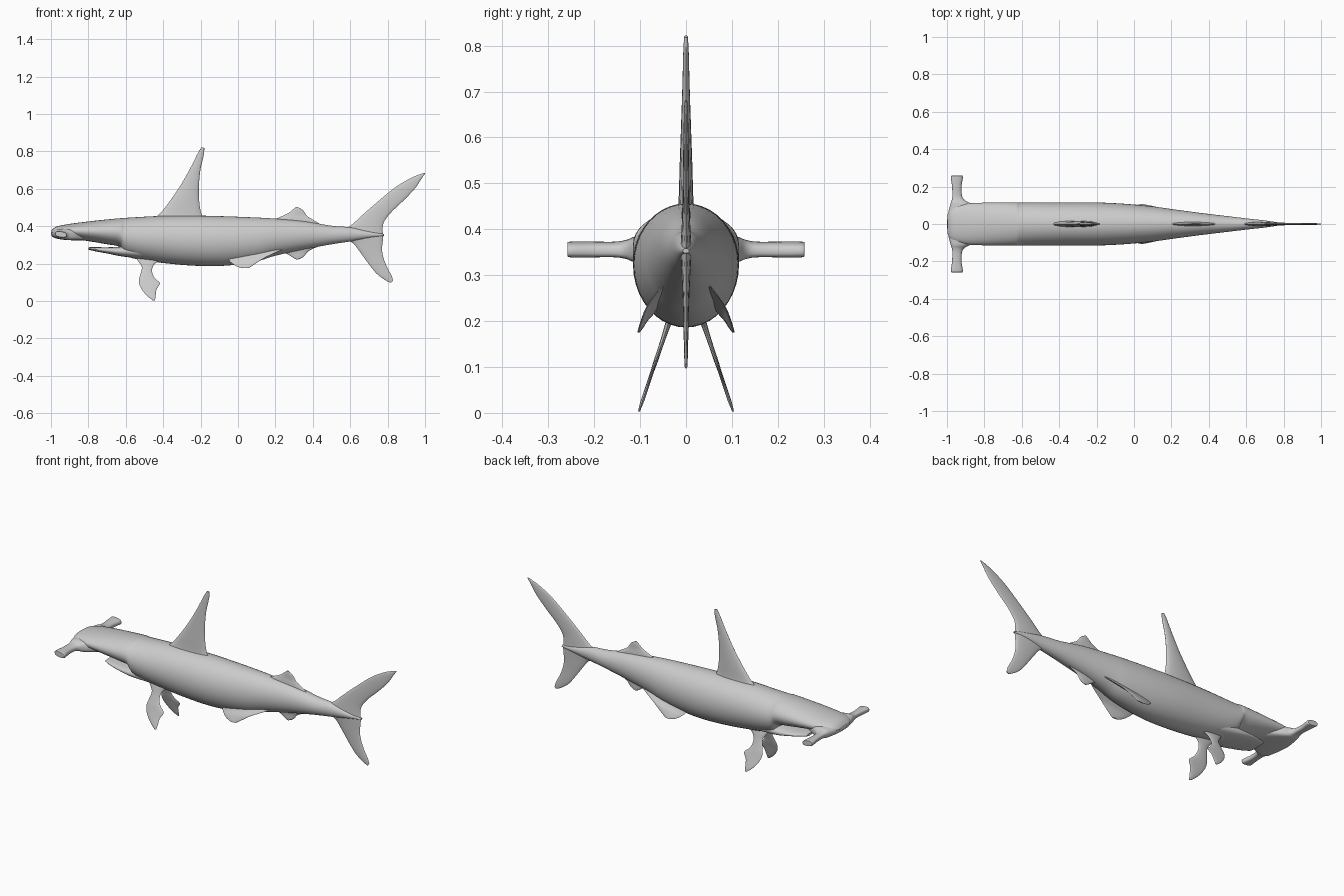
import bpy, bmesh, math
from mathutils import Vector

grey = bpy.data.materials.new("shark grey")
grey.diffuse_color = (0.6, 0.6, 0.6, 1)


def smooth_rows(rows, steps):
    """Catmull-Rom interpolation between rows of numbers."""
    out = []
    for i in range(len(rows) - 1):
        a, b, c, d = (rows[max(0, min(len(rows) - 1, i + k))] for k in (-1, 0, 1, 2))
        for s in range(steps):
            t = s / steps
            out.append([0.5 * (2 * q + (r - p) * t + (2 * p - 5 * q + 4 * r - u) * t * t
                               + (3 * q - p - 3 * r + u) * t ** 3)
                        for p, q, r, u in zip(a, b, c, d)])
    out.append(list(rows[-1]))
    return out


def loft(name, rows, axis, sides=24, steps=5, power=1.0, angle=50):
    """Skin of oval sections; a row is edge point, opposite edge point, half thickness."""
    bm = bmesh.new()
    axis = Vector(axis)
    rings = []
    for r in smooth_rows(rows, steps):
        p, q, h = Vector(r[0:3]), Vector(r[3:6]), max(r[6], 0.001)
        ring = []
        for k in range(sides):
            a = 2 * math.pi * k / sides
            c, s = (math.copysign(abs(v) ** power, v) for v in (math.cos(a), math.sin(a)))
            ring.append(bm.verts.new((p + q) / 2 + (p - q) / 2 * c + axis * h * s))
        rings.append(ring)
    for a, b in zip(rings, rings[1:]):
        for k in range(sides):
            j = (k + 1) % sides
            bm.faces.new((a[k], a[j], b[j], b[k]))
    bm.faces.new(rings[0])
    bm.faces.new(rings[-1])
    bmesh.ops.recalc_face_normals(bm, faces=bm.faces)
    me = bpy.data.meshes.new(name)
    bm.to_mesh(me)
    bm.free()
    me.materials.append(grey)
    ob = bpy.data.objects.new(name, me)
    bpy.context.collection.objects.link(ob)
    bpy.ops.object.select_all(action='DESELECT')
    ob.select_set(True)
    bpy.context.view_layer.objects.active = ob
    bpy.ops.object.shade_smooth_by_angle(angle=math.radians(angle))
    return ob


def upright(rows):
    """x, top, bottom, half width -> loft rows."""
    return [(x, 0, t, x, 0, b, w) for x, t, b, w in rows]


def fin(name, rows):
    """Centre fin: lead x, lead z, trail x, trail z, half thickness."""
    return loft(name, [(a, 0, b, c, 0, d, h) for a, b, c, d, h in rows], (0, 1, 0), 16)


# body, with the raised underside of the snout in front
loft("body", upright([
    (-0.998, 0.376, 0.362, 0.05), (-0.97, 0.398, 0.348, 0.088), (-0.9, 0.412, 0.336, 0.108),
    (-0.8, 0.425, 0.32, 0.114), (-0.7, 0.436, 0.303, 0.115), (-0.63, 0.442, 0.288, 0.115),
    (-0.59, 0.445, 0.236, 0.115), (-0.4, 0.455, 0.203, 0.115), (-0.2, 0.456, 0.187, 0.115),
    (-0.05, 0.452, 0.19, 0.108), (0.1, 0.446, 0.212, 0.094), (0.2, 0.44, 0.242, 0.08),
    (0.35, 0.427, 0.275, 0.06), (0.5, 0.402, 0.303, 0.042), (0.6, 0.394, 0.318, 0.03),
    (0.7, 0.374, 0.335, 0.019), (0.78, 0.358, 0.348, 0.007)]), (0, 1, 0), 40)

# lower jaw
loft("lower_jaw", upright([
    (-0.8, 0.287, 0.274, 0.055), (-0.76, 0.288, 0.265, 0.07), (-0.7, 0.287, 0.254, 0.082),
    (-0.62, 0.292, 0.238, 0.088), (-0.5, 0.31, 0.225, 0.08)]), (0, 1, 0), 24, power=0.8)

# hammer-shaped head bar: y, front x, back x, half height
half = [(0.258, -0.972, -0.923, 0.012), (0.252, -0.979, -0.915, 0.016),
        (0.2, -0.973, -0.922, 0.016), (0.155, -0.971, -0.92, 0.016),
        (0.13, -0.974, -0.908, 0.020), (0.108, -0.981, -0.87, 0.028),
        (0.06, -0.993, -0.8, 0.031), (0, -1.0, -0.76, 0.032)]
full = half + [(-y, f, b, h) for y, f, b, h in reversed(half[:-1])]
loft("head_bar", [(f, y, 0.36, b, y, 0.352, h) for y, f, b, h in full], (0, 0, 1), 24, power=0.75)

# fins on the centre line
fin("dorsal_fin", [
    (-0.46, 0.435, -0.17, 0.43, 0.02), (-0.415, 0.47, -0.195, 0.465, 0.016),
    (-0.36, 0.54, -0.207, 0.53, 0.014), (-0.30, 0.63, -0.209, 0.61, 0.011),
    (-0.25, 0.72, -0.201, 0.7, 0.008), (-0.215, 0.79, -0.183, 0.78, 0.006),
    (-0.195, 0.822, -0.18, 0.818, 0.004)])
fin("second_dorsal_fin", [
    (0.17, 0.425, 0.45, 0.405, 0.012), (0.22, 0.447, 0.4, 0.435, 0.009),
    (0.268, 0.469, 0.37, 0.454, 0.006), (0.295, 0.49, 0.348, 0.484, 0.005),
    (0.312, 0.503, 0.324, 0.5, 0.003)])
fin("anal_fin", [
    (0.19, 0.29, 0.47, 0.31, 0.012), (0.22, 0.27, 0.41, 0.283, 0.009),
    (0.267, 0.249, 0.374, 0.264, 0.006), (0.293, 0.232, 0.35, 0.236, 0.005),
    (0.312, 0.222, 0.324, 0.223, 0.003)])
fin("upper_tail_fin", [
    (0.55, 0.375, 0.777, 0.345, 0.012), (0.605, 0.405, 0.773, 0.385, 0.01),
    (0.66, 0.455, 0.782, 0.425, 0.008), (0.74, 0.525, 0.82, 0.475, 0.007),
    (0.84, 0.607, 0.885, 0.537, 0.006), (0.92, 0.655, 0.945, 0.6, 0.005),
    (0.975, 0.678, 0.98, 0.652, 0.004), (0.999, 0.684, 1.0, 0.68, 0.002)])
fin("lower_tail_fin", [
    (0.57, 0.33, 0.777, 0.358, 0.012), (0.615, 0.308, 0.774, 0.32, 0.01),
    (0.65, 0.265, 0.77, 0.275, 0.008), (0.69, 0.21, 0.778, 0.23, 0.006),
    (0.74, 0.147, 0.797, 0.18, 0.005), (0.79, 0.11, 0.82, 0.138, 0.004),
    (0.818, 0.097, 0.829, 0.108, 0.003)])

# paired fins, mirrored across the centre line
pectoral = [(-0.55, 0.235, -0.39, 0.23, 0.01), (-0.53, 0.208, -0.44, 0.203, 0.008),
            (-0.514, 0.18, -0.458, 0.175, 0.006), (-0.522, 0.142, -0.457, 0.145, 0.005),
            (-0.53, 0.112, -0.443, 0.12, 0.005), (-0.525, 0.082, -0.418, 0.094, 0.004),
            (-0.506, 0.05, -0.435, 0.063, 0.004), (-0.48, 0.022, -0.44, 0.03, 0.004),
            (-0.455, 0.003, -0.444, 0.003, 0.002)]
pelvic = [(-0.07, 0.05, 0.27, 0.27, 0.035, 0.29, 0.012),
          (-0.05, 0.07, 0.22, 0.215, 0.06, 0.265, 0.009),
          (-0.03, 0.085, 0.2, 0.145, 0.084, 0.232, 0.006),
          (-0.005, 0.096, 0.184, 0.095, 0.096, 0.2, 0.005),
          (0.025, 0.103, 0.175, 0.06, 0.103, 0.177, 0.003)]


def splay(z):
    return 0.04 + (0.19 - z) * 0.335


for s, side in ((-1, "right"), (1, "left")):
    loft(side + "_pectoral_fin",
         [(a, s * splay(b), b, c, s * splay(d), d, h) for a, b, c, d, h in pectoral], (0, 1, 0), 16)
    loft(side + "_pelvic_fin",
         [(a, s * b, c, d, s * e, f, h) for a, b, c, d, e, f, h in pelvic], (0, 1, 0), 16)
